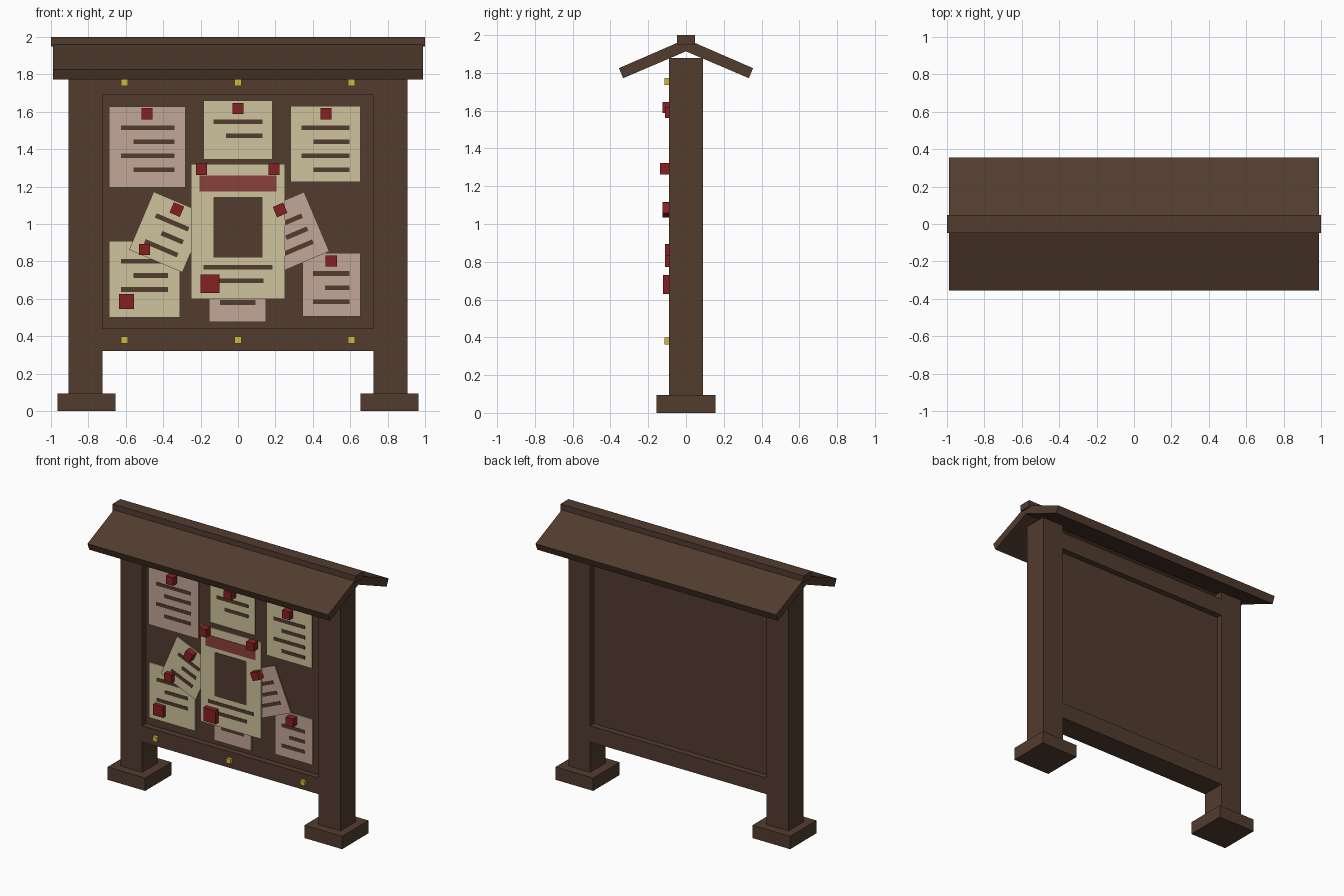
import bpy, bmesh, math
from mathutils import Matrix

if "Cube" in bpy.data.objects:
    bpy.data.objects.remove(bpy.data.objects["Cube"])


def material(name, rgb):
    m = bpy.data.materials.new(name)
    lin = [((c / 255 + 0.055) / 1.055) ** 2.4 for c in rgb]
    m.diffuse_color = (*lin, 1)
    m.use_nodes = True
    m.node_tree.nodes["Principled BSDF"].inputs["Base Color"].default_value = m.diffuse_color
    return m


WOOD = material("dark_wood", (82, 60, 47))
CREAM = material("cream_paper", (206, 196, 156))
PINK = material("pink_paper", (194, 166, 151))
RED = material("red_pin", (134, 32, 35))
BAND = material("faded_red_band", (138, 65, 56))
GOLD = material("brass_nail", (208, 186, 62))


def finish(name, bm, mat):
    bmesh.ops.recalc_face_normals(bm, faces=bm.faces)
    me = bpy.data.meshes.new(name)
    bm.to_mesh(me)
    bm.free()
    me.materials.append(mat)
    ob = bpy.data.objects.new(name, me)
    bpy.context.collection.objects.link(ob)
    return ob


def add_box(bm, x0, x1, y0, y1, z0, z1, frame=Matrix()):
    """Axis-aligned box, optionally placed in a local frame."""
    size = Matrix.Diagonal((x1 - x0, y1 - y0, z1 - z0, 1))
    mid = Matrix.Translation(((x0 + x1) / 2, (y0 + y1) / 2, (z0 + z1) / 2))
    bmesh.ops.create_cube(bm, size=1, matrix=frame @ mid @ size)


def box(name, mat, *dims):
    bm = bmesh.new()
    add_box(bm, *dims)
    return finish(name, bm, mat)


# Posts and feet
for side, s in (("left", -1), ("right", 1)):
    box(side + "_post", WOOD, s * 0.815 - 0.09, s * 0.815 + 0.09, -0.09, 0.09, 0.09, 1.88)
    box(side + "_foot", WOOD, s * 0.81 - 0.155, s * 0.81 + 0.155, -0.155, 0.155, 0, 0.095)

# Rails and back panel
box("bottom_rail", WOOD, -0.725, 0.725, -0.09, 0.09, 0.32, 0.44)
box("top_rail", WOOD, -0.725, 0.725, -0.09, 0.09, 1.69, 1.82)
box("back_panel", WOOD, -0.725, 0.725, -0.045, 0.045, 0.43, 1.70)

# Roof: chevron section swept along x
section = [(-0.355, 1.825), (0, 1.979), (0.355, 1.825), (0.333, 1.772), (0, 1.914), (-0.333, 1.772)]
bm = bmesh.new()
ends = [[bm.verts.new((x, y, z)) for y, z in section] for x in (-0.99, 0.99)]
for i in range(6):
    j = (i + 1) % 6
    bm.faces.new((ends[0][i], ends[0][j], ends[1][j], ends[1][i]))
for e in ends:
    bm.faces.new((e[0], e[1], e[4], e[5]))
    bm.faces.new((e[1], e[2], e[3], e[4]))
finish("roof", bm, WOOD)
box("roof_ridge", WOOD, -1, 1, -0.047, 0.047, 1.95, 2.0)


def notice(name, mat, cx, cz, w, h, front, lines, tilt=0):
    """Paper sheet with text bars; lines are (x0, x1, z) relative to the centre."""
    frame = Matrix.Translation((cx, front, cz)) @ Matrix.Rotation(math.radians(-tilt), 4, 'Y')
    bm = bmesh.new()
    add_box(bm, -w / 2, w / 2, 0, 0.008, -h / 2, h / 2, frame)
    finish(name, bm, mat)
    bm = bmesh.new()
    for x0, x1, z in lines:
        add_box(bm, x0, x1, -0.003, 0.002, z - 0.0125, z + 0.0125, frame)
    finish(name + "_text", bm, WOOD)


def text(x0, x1, top, count, indent=0.065):
    """Alternating long and indented bars."""
    return [(x0 + indent * (i % 2), x1, top - 0.075 * i) for i in range(count)]


# Notices, from the back layer to the front
notice("upper_left_notice", PINK, -0.485, 1.412, 0.41, 0.435, -0.065, text(-0.14, 0.145, 0.103, 4))
notice("upper_middle_notice", CREAM, 0, 1.503, 0.37, 0.315, -0.065, text(-0.13, 0.13, 0.044, 2))
notice("upper_right_notice", CREAM, 0.467, 1.428, 0.375, 0.405, -0.065, text(-0.127, 0.128, 0.087, 4))
notice("lower_left_notice", CREAM, -0.5, 0.705, 0.38, 0.41, -0.06, text(-0.125, 0.125, 0.095, 3))
notice("lower_right_notice", PINK, 0.5, 0.675, 0.31, 0.34, -0.06, text(-0.1, 0.095, 0.06, 3))
notice("lower_middle_notice", PINK, -0.002, 0.625, 0.305, 0.30, -0.06, text(-0.095, 0.095, -0.045, 1))
notice("tilted_left_notice", CREAM, -0.374, 0.957, 0.31, 0.337, -0.074, text(-0.095, 0.095, 0.056, 3), -23)
notice("tilted_right_notice", PINK, 0.278, 0.952, 0.31, 0.345, -0.074, text(-0.095, 0.095, 0.06, 3), 23)

# Large centre poster with picture and heading band
notice("centre_poster", CREAM, 0, 0.96, 0.5, 0.72, -0.085,
       [(-0.185, 0.185, -0.192), (-0.185, 0.135, -0.263)])
box("poster_picture", WOOD, -0.13, 0.13, -0.088, -0.083, 0.82, 1.145)
box("poster_band", BAND, -0.205, 0.205, -0.088, -0.083, 1.175, 1.26)

# Pins: x, z, size, front, back, tilt
pins = [(-0.487, 1.59, 0.06, -0.11, -0.06, 0), (0, 1.617, 0.06, -0.125, -0.06, 0),
        (0.47, 1.59, 0.06, -0.11, -0.06, 0), (-0.195, 1.293, 0.06, -0.138, -0.08, 0),
        (0.193, 1.293, 0.06, -0.138, -0.08, 0), (-0.15, 0.68, 0.1, -0.121, -0.08, 0),
        (-0.327, 1.077, 0.06, -0.125, -0.07, -23), (0.225, 1.075, 0.06, -0.125, -0.07, 23),
        (-0.5, 0.863, 0.06, -0.11, -0.06, 0), (0.498, 0.802, 0.06, -0.11, -0.06, 0),
        (-0.595, 0.585, 0.08, -0.09, -0.055, 0)]
bm = bmesh.new()
for x, z, s, y0, y1, tilt in pins:
    frame = Matrix.Translation((x, 0, z)) @ Matrix.Rotation(math.radians(-tilt), 4, 'Y')
    add_box(bm, -s / 2, s / 2, y0, y1, -s / 2, s / 2, frame)
finish("pins", bm, RED)

# Brass nails on both rails
bm = bmesh.new()
for x in (-0.607, 0, 0.607):
    for z in (0.38, 1.755):
        add_box(bm, x - 0.018, x + 0.018, -0.113, -0.085, z - 0.018, z + 0.018)
finish("rail_nails", bm, GOLD)
